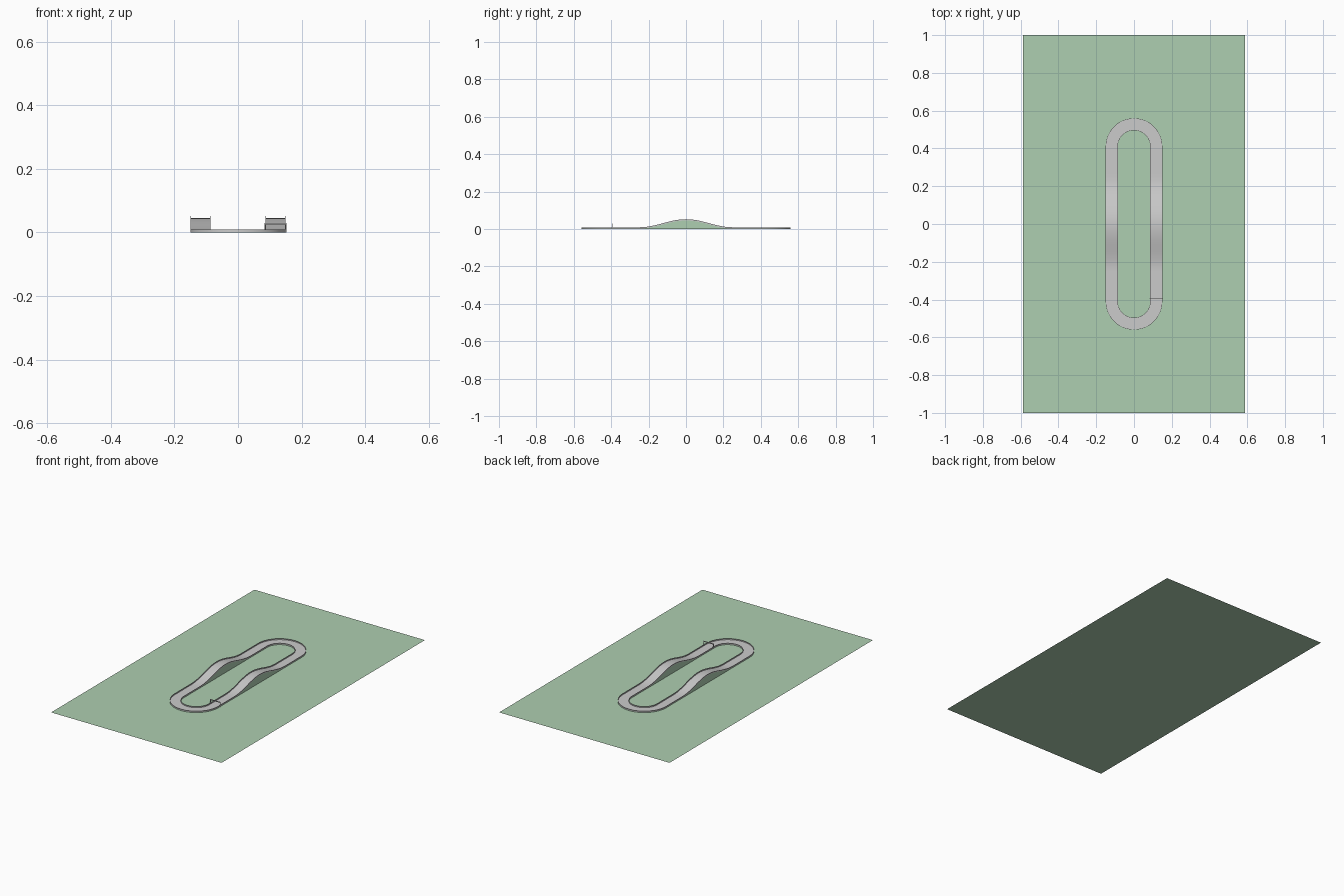
import bpy, bmesh, math

if "Cube" in bpy.data.objects:
    bpy.data.objects.remove(bpy.data.objects["Cube"])

R_IN, R_OUT, Y_END = 0.086, 0.150, 0.41
WALL, ROAD_Z, WALL_H = 0.002, 0.002, 0.007


def material(name, color):
    m = bpy.data.materials.new(name)
    m.diffuse_color = color
    m.use_nodes = True
    m.node_tree.nodes["Principled BSDF"].inputs["Base Color"].default_value = m.diffuse_color
    return m


green = material("grass_green", (0.42, 0.62, 0.44, 1))


def bump(y):
    # smooth hill halfway along each straight
    return 0.0215 * (1 + math.cos(math.pi * y / 0.25)) if abs(y) < 0.25 else 0.0


# Centre line: (origin y, direction x, direction y, hill height)
path = []
N, A = 52, 24
for i in range(N):
    y = -Y_END + 2 * Y_END * i / N
    path.append((y, 1, 0, bump(y)))
for i in range(A):
    a = math.pi * i / A
    path.append((Y_END, math.cos(a), math.sin(a), 0))
for i in range(N):
    y = Y_END - 2 * Y_END * i / N
    path.append((y, -1, 0, bump(y)))
for i in range(A):
    a = math.pi * (1 + i / A)
    path.append((-Y_END, math.cos(a), math.sin(a), 0))


def sweep(name, section, mat=None, closed=True):
    # section points: (radius, height, follow hill 0..1)
    bm = bmesh.new()
    rings = [[bm.verts.new((dx * r, cy + dy * r, z + h * k)) for r, z, k in section]
             for cy, dx, dy, h in path]
    n = len(section)
    for i, a in enumerate(rings):
        b = rings[(i + 1) % len(rings)]
        for j in range(n if closed else n - 1):
            k = (j + 1) % n
            bm.faces.new((a[j], b[j], b[k], a[k]))
    bmesh.ops.recalc_face_normals(bm, faces=bm.faces)
    return finish(name, bm, mat)


def finish(name, bm, mat=None, smooth=True):
    me = bpy.data.meshes.new(name)
    bm.to_mesh(me)
    bm.free()
    ob = bpy.data.objects.new(name, me)
    bpy.context.collection.objects.link(ob)
    if mat:
        me.materials.append(mat)
    if smooth:
        bpy.context.view_layer.objects.active = ob
        ob.select_set(True)
        bpy.ops.object.shade_smooth_by_angle(angle=math.radians(30))
        ob.select_set(False)
    return ob


def box(name, lo, hi, mat=None):
    bm = bmesh.new()
    bmesh.ops.create_cube(bm, size=1)
    for v in bm.verts:
        v.co = [(l + h) / 2 + c * (h - l) for l, h, c in zip(lo, hi, v.co)]
    return finish(name, bm, mat, False)


# Ground sheet
bm = bmesh.new()
bm.faces.new([bm.verts.new(p) for p in
              ((-0.587, -1, 0), (0.587, -1, 0), (0.587, 1, 0), (-0.587, 1, 0))])
finish("ground", bm, green, False)

# Road surface following the hills
road = sweep("road", [(R_IN, ROAD_Z, 1), (R_OUT, ROAD_Z, 1)], closed=False)
if road.data.polygons[0].normal.z < 0:
    road.data.flip_normals()

# Low barriers and hill embankments on both edges of the road
for side, r0, r1 in (("inner", R_IN, R_IN + WALL), ("outer", R_OUT - WALL, R_OUT)):
    z0, z1 = ROAD_Z, ROAD_Z + WALL_H
    sweep(side + "_barrier", [(r0, z0, 1), (r1, z0, 1), (r1, z1, 1), (r0, z1, 1)])
    sweep(side + "_embankment", [(r0, 0, 0), (r1, 0, 0), (r1, z0, 1), (r0, z0, 1)], green)

# Start gate: two posts and a crossbar
GY, GT = -0.392, 0.003
for name, x in (("gate_post_inner", R_IN - 0.003), ("gate_post_outer", R_OUT)):
    box(name, (x, GY - GT / 2, 0), (x + GT, GY + GT / 2, 0.03))
box("gate_crossbar", (R_IN - 0.003, GY - GT / 2, 0.025), (R_OUT + 0.003, GY + GT / 2, 0.03))
